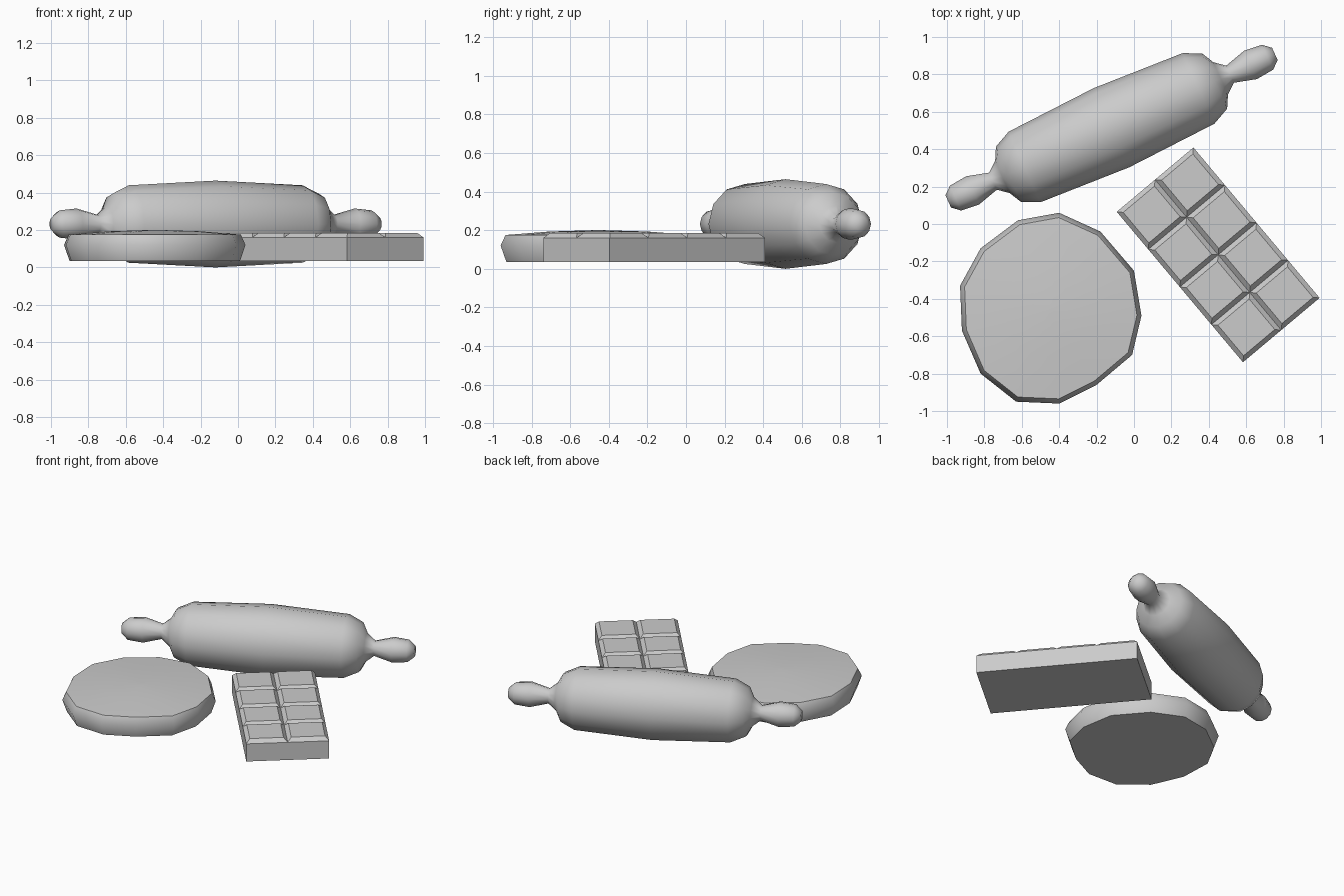
import bpy, bmesh
from math import radians, sin, cos, pi
from mathutils import Matrix, Vector

cube = bpy.data.objects.get("Cube")
if cube:
    bpy.data.objects.remove(cube)

grey = bpy.data.materials.new("plain grey")
grey.use_nodes = True
grey.diffuse_color = (0.6, 0.6, 0.6, 1)
grey.node_tree.nodes["Principled BSDF"].inputs["Base Color"].default_value = (0.6, 0.6, 0.6, 1)


def finish(bm, name, matrix=Matrix(), smooth=None):
    bmesh.ops.recalc_face_normals(bm, faces=bm.faces)
    mesh = bpy.data.meshes.new(name)
    bm.to_mesh(mesh)
    bm.free()
    mesh.transform(matrix)
    mesh.materials.append(grey)
    obj = bpy.data.objects.new(name, mesh)
    bpy.context.collection.objects.link(obj)
    if smooth:
        bpy.ops.object.select_all(action='DESELECT')
        obj.select_set(True)
        bpy.context.view_layer.objects.active = obj
        bpy.ops.object.shade_smooth_by_angle(angle=radians(smooth))
    return obj


def loft(bm, rings):
    """Skin consecutive rings of points and cap both ends."""
    loops = [[bm.verts.new(p) for p in ring] for ring in rings]
    for a, b in zip(loops, loops[1:]):
        for i in range(len(a)):
            j = (i + 1) % len(a)
            bm.faces.new((a[i], a[j], b[j], b[i]))
    bm.faces.new(loops[0])
    bm.faces.new(loops[-1])


# Rolling pin: half profile (distance along axis, radius), mirrored
half = [(0, .232), (.51, .207), (.605, .162), (.64, .095), (.695, .05),
        (.815, .083), (.915, .073), (.958, .036)]
profile = [(-u, r) for u, r in reversed(half[1:])] + half
sides = 12
bm = bmesh.new()
loft(bm, [[(u, r * cos(2 * pi * k / sides), r * sin(2 * pi * k / sides))
           for k in range(sides)] for u, r in profile])
finish(bm, "rolling_pin",
       Matrix.Translation((-.12, .515, .232)) @ Matrix.Rotation(radians(24.3), 4, 'Z'), 80)

# Dough disc: hand-shaped outline scaled at each height
outline = [(-.40, .06), (-.18, -.04), (0, -.25), (.04, -.49), (-.01, -.70),
           (-.20, -.86), (-.40, -.96), (-.63, -.95), (-.82, -.80), (-.92, -.57),
           (-.93, -.33), (-.82, -.13), (-.62, .02)]
centre = Vector((-.445, -.455))
levels = [(.94, .035), (1, .12), (.95, .175), (.5, .193), (.05, .2)]
bm = bmesh.new()
loft(bm, [[(*(centre + (Vector(p) - centre) * s), z) for p in outline]
          for s, z in levels])
finish(bm, "dough_disc", smooth=60)

# Chocolate bar: block with two by four bevelled pieces on top
across, along, base, groove, top = .535, 1.05, .035, .16, .185
bm = bmesh.new()
bmesh.ops.create_grid(bm, x_segments=2, y_segments=4, size=.5,
                      matrix=Matrix.Diagonal((across, along, 1, 1)))
pieces = list(bm.faces)
border = [e for e in bm.edges if e.is_boundary]
skirt = bmesh.ops.extrude_edge_only(bm, edges=border)["geom"]
for v in skirt:
    if isinstance(v, bmesh.types.BMVert):
        v.co.z = base - groove
bmesh.ops.holes_fill(bm, edges=[e for e in skirt if isinstance(e, bmesh.types.BMEdge)])
bmesh.ops.recalc_face_normals(bm, faces=bm.faces)
bmesh.ops.inset_individual(bm, faces=pieces, thickness=.035, depth=top - groove)
finish(bm, "chocolate_bar",
       Matrix.Translation((.45, -.165, groove)) @ Matrix.Rotation(radians(40), 4, 'Z'))
